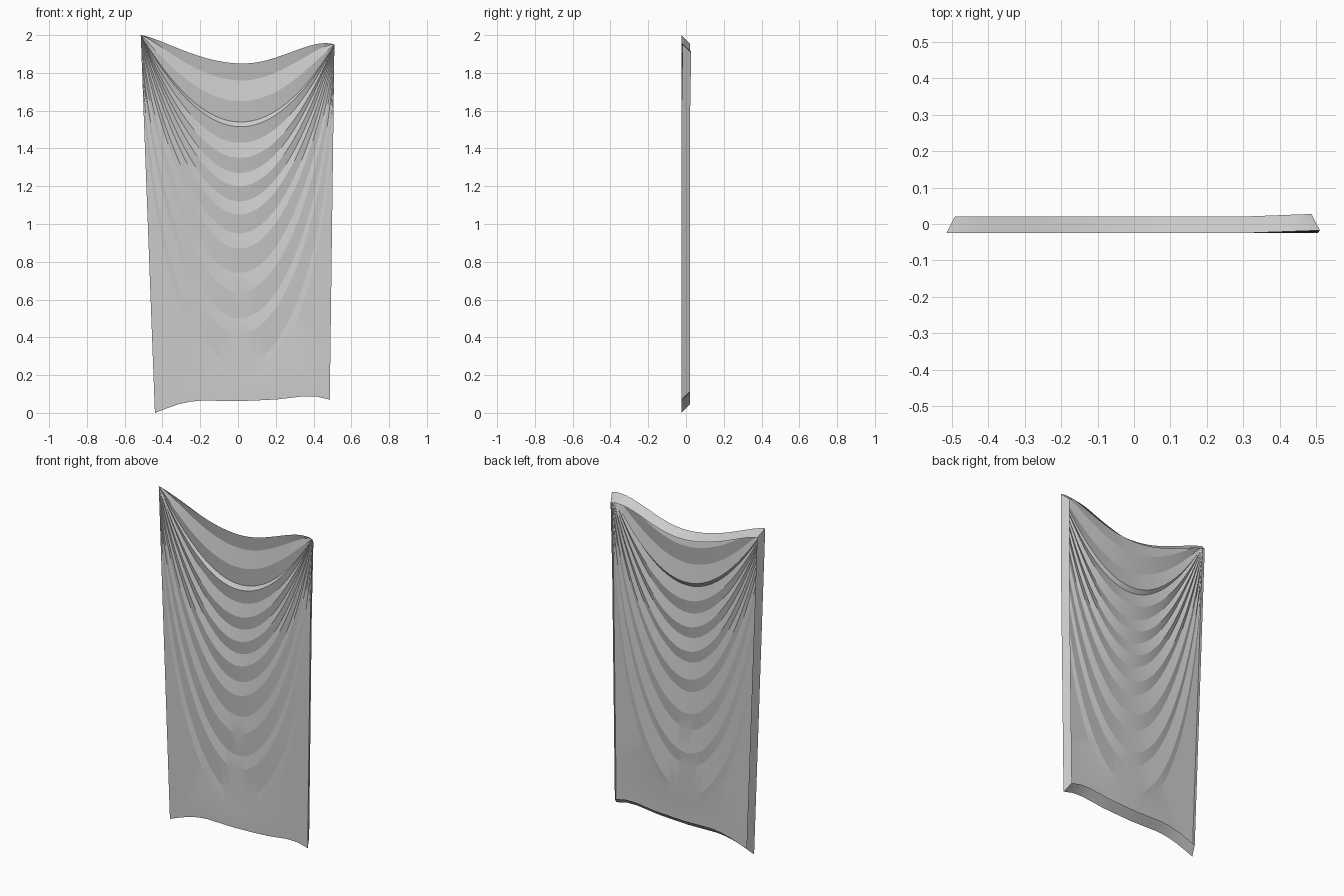
import bpy, bmesh
from math import sin, cos, pi

if "Cube" in bpy.data.objects:
    bpy.data.objects.remove(bpy.data.objects["Cube"])

N, C = 40, 13            # samples per fold line; samples along each side edge
# heights of the fold lines at the middle of the cloth, top edge first
FOLDS = [1.85, 1.76, 1.65, 1.54, 1.515, 1.43, 1.35, 1.27, 1.20, 1.12, 1.05,
         0.95, 0.87, 0.74, 0.64, 0.50, 0.42, 0.25, 0.17]
HEM = [(-1, 0), (-.85, .025), (-.65, .055), (-.45, .066), (0, .062),
       (.4, .07), (.75, .09), (.9, .085), (1, .07)]


def lerp_table(table, u):
    for (a, p), (b, q) in zip(table, table[1:]):
        if u <= b:
            return p + (q - p) * (u - a) / (b - a)
    return table[-1][1]


def taper(u, z):
    """Width narrows towards the hem, more on the left."""
    d = (2 - z) / 2
    return u * ((.515 - .075 * d) if u < 0 else (.511 - .026 * d))


def swag(k, i):
    """Point on a fold line hanging between the two upper corners."""
    drop, t = 1.975 - FOLDS[k], pi * i / N
    b = 3 - 4 * (drop - .125) if drop < .375 else 2 - 1.2 * max(0, drop - .75) / 1.05
    u = -cos(t)
    bump = .1 * max(0, u) ** 2 * (1 - u * u) * max(0, 1 - k / 3)
    return u, 1.975 - .025 * u + bump - drop * max(0, sin(t)) ** b


def border(i):
    """Left edge, hem, right edge."""
    if i <= C:
        return -1, 2 * (1 - i / C)
    if i >= N - C:
        return 1, .07 + 1.88 * (i - N + C) / C
    u = -1 + 2 * (i - C) / (N - 2 * C)
    return u, lerp_table(HEM, u)


def lean(x, z):
    """Right upper corner leans back a little."""
    return .007 * max(0, (x - .3) / .2) * max(0, (z - 1.5) / .45)


def fold_row(k):
    row = []
    for i in range(N + 1):
        last = k == len(FOLDS)
        u, z = border(i) if last else swag(k, i)
        x = taper(u, z)
        # alternate folds are pushed in; shallower towards the hem
        depth = (.017 - .0005 * k) * max(0, sin(pi * i / N)) if k % 2 and not last else 0
        row.append((x, -.025 + depth + lean(x, z), z))
    return row


def turned_back(row):
    return [(x * .955, y + .045, 1 + (z - 1) * .955) for x, y, z in row]


bm = bmesh.new()


def grid(rows):
    vs = [[bm.verts.new(p) for p in r] for r in rows]
    for a, b in zip(vs, vs[1:]):
        for i in range(len(a) - 1):
            bm.faces.new((a[i], a[i + 1], b[i + 1], b[i]))


# folded cloth sheet, then the edges turned back all round
sheet = [fold_row(k) for k in range(len(FOLDS) + 1)]
grid(sheet)
for edge in (sheet[0], sheet[-1]):
    grid([edge, turned_back(edge)])
bmesh.ops.remove_doubles(bm, verts=bm.verts, dist=1e-5)
bmesh.ops.recalc_face_normals(bm, faces=bm.faces)
if sum(f.normal.y * f.calc_area() for f in bm.faces) > 0:
    bmesh.ops.reverse_faces(bm, faces=bm.faces)

mesh = bpy.data.meshes.new("draped_cloth")
bm.to_mesh(mesh)
bm.free()
cloth = bpy.data.objects.new("draped_cloth", mesh)
bpy.context.collection.objects.link(cloth)
bpy.context.view_layer.objects.active = cloth
cloth.select_set(True)
bpy.ops.object.shade_smooth_by_angle(angle=pi / 18)
